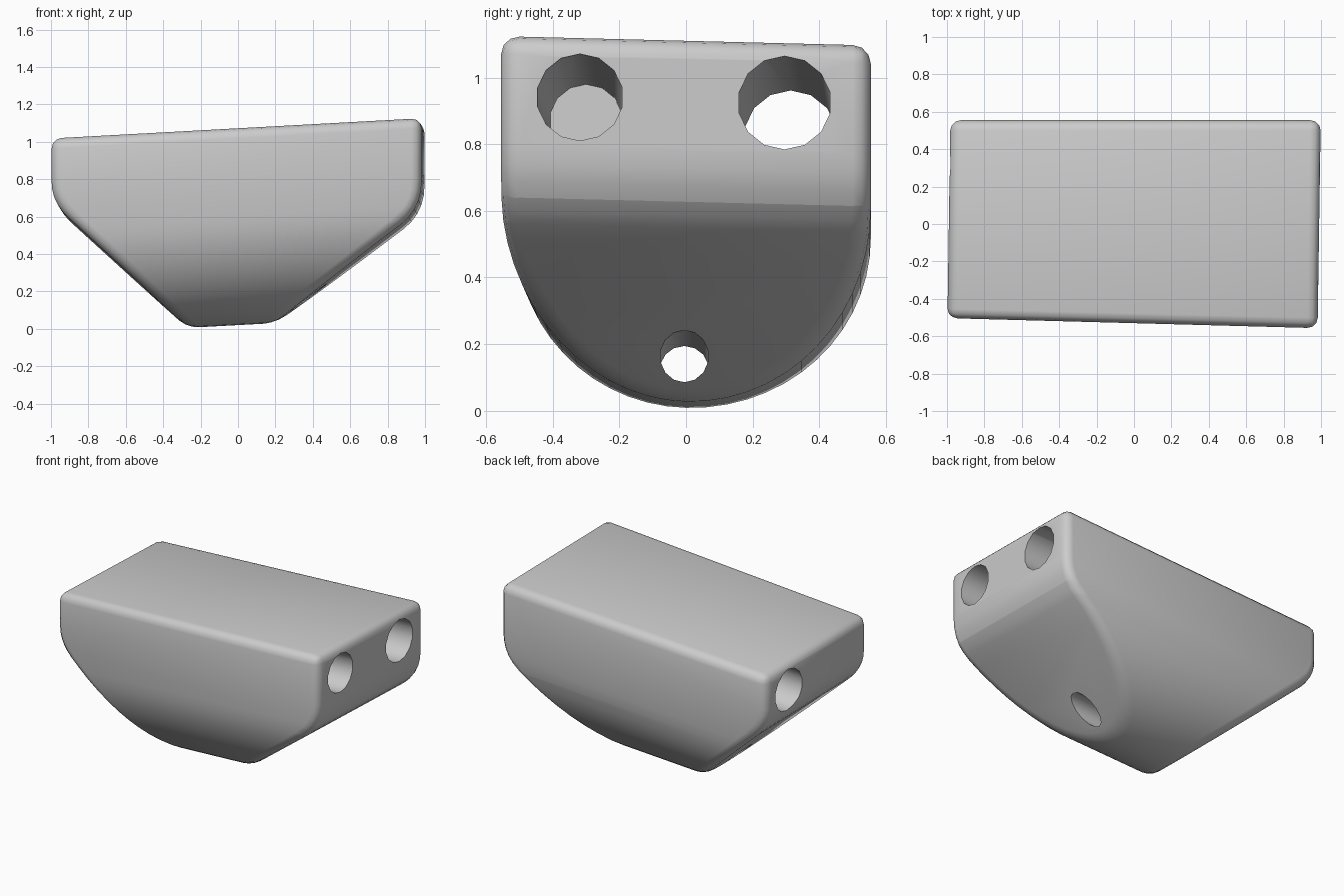
import bpy
import bmesh
import math
from mathutils import Vector

cube = bpy.data.objects.get("Cube")
if cube:
    bpy.data.objects.remove(cube, do_unlink=True)

grey = bpy.data.materials.new("plain grey")
grey.use_nodes = True
COLOUR = (0.6, 0.6, 0.6, 1)
grey.diffuse_color = COLOUR
grey.node_tree.nodes["Principled BSDF"].inputs["Base Color"].default_value = COLOUR


def add_object(name, bm):
    bmesh.ops.recalc_face_normals(bm, faces=bm.faces)
    mesh = bpy.data.meshes.new(name)
    bm.to_mesh(mesh)
    bm.free()
    mesh.materials.append(grey)
    obj = bpy.data.objects.new(name, mesh)
    bpy.context.collection.objects.link(obj)
    return obj


def prism(name, points, sweep):
    """Closed 3D outline pushed along a vector."""
    bm = bmesh.new()
    face = bm.faces.new([bm.verts.new(p) for p in points])
    new = bmesh.ops.extrude_face_region(bm, geom=[face])["geom"]
    bmesh.ops.translate(bm, vec=sweep, verts=[v for v in new if isinstance(v, bmesh.types.BMVert)])
    return add_object(name, bm)


def rounded(a, corner, b, steps=5):
    """Points along a curved corner."""
    a, corner, b = Vector(a), Vector(corner), Vector(b)
    ts = [i / steps for i in range(steps + 1)]
    return [a * (1 - t) ** 2 + corner * 2 * t * (1 - t) + b * t * t for t in ts]


def apply(obj, mod):
    bpy.ops.object.select_all(action="DESELECT")
    obj.select_set(True)
    bpy.context.view_layer.objects.active = obj
    bpy.ops.object.modifier_apply(modifier=mod.name)


def boolean(obj, cutter, operation):
    mod = obj.modifiers.new("cut", "BOOLEAN")
    mod.operation = operation
    mod.solver = "EXACT"
    mod.object = cutter
    apply(obj, mod)
    bpy.data.objects.remove(cutter, do_unlink=True)


def bore(start, end, r_start, r_end, sides=14):
    """Round cutter between two points."""
    start, end = Vector(start), Vector(end)
    axis = end - start
    bm = bmesh.new()
    bmesh.ops.create_cone(bm, cap_ends=True, segments=sides, radius1=r_start,
                          radius2=r_end, depth=axis.length)
    cutter = add_object("bore_cutter", bm)
    cutter.hide_render = True
    turn = axis.to_track_quat("Z", "Y").to_matrix().to_4x4()
    cutter.data.transform(turn)
    cutter.data.transform(turn.Translation((start + end) / 2))
    return cutter


# U-shaped bar: flat top, half-round underside
R, CENTRE, TOP = 0.555, 0.575, 1.06
arc = [math.pi * (1 + i / 28) for i in range(29)]
u_shape = [(-1.3, R * math.cos(a), CENTRE + R * math.sin(a)) for a in arc]
u_shape += [(-1.3, R, TOP), (-1.3, -R, TOP)]
body = prism("block_body", u_shape, (2.6, 0, 0))

# Side outline: upright ends that slope in towards the bottom
outline = [(-0.99, 1.3)]
outline += rounded((-0.99, 0.83), (-0.99, 0.72), (-0.90, 0.63))
outline += [(-0.084, -0.16), (-0.057, -0.16)]
outline += rounded((0.88, 0.50), (0.99, 0.58), (0.99, 0.73))
outline += [(0.99, 1.3)]
trim = prism("end_trim", [(x, -1, z) for x, z in outline], (0, 2, 0))
boolean(body, trim, "INTERSECT")

# Soft edges
bevel = body.modifiers.new("soft edges", "BEVEL")
bevel.width = 0.055
bevel.segments = 3
bevel.limit_method = "ANGLE"
bevel.angle_limit = math.radians(28)
bevel.use_clamp_overlap = False
apply(body, bevel)

# Slight lean and taper of the whole block
for v in body.data.vertices:
    x, y, z = v.co
    if y < 0:
        y *= (0.53 + 0.027 * x) / R
    v.co = (x + 0.015 * y, y, z + 0.054 * x - 0.025 * y)

# Upper through bore, upper blind bore, lower through bore
boolean(body, bore((1.1, 0.295, 0.93), (-1.1, 0.315, 0.815), 0.14, 0.14), "DIFFERENCE")
boolean(body, bore((1.1, -0.32, 0.947), (-0.3, -0.3, 0.87), 0.132, 0.11), "DIFFERENCE")
boolean(body, bore((0.7, -0.005, 0.18), (-0.8, -0.005, 0.105), 0.073, 0.073), "DIFFERENCE")

# Smooth shading with crisp bore rims
bpy.ops.object.select_all(action="DESELECT")
body.select_set(True)
bpy.context.view_layer.objects.active = body
bpy.ops.object.shade_smooth_by_angle(angle=math.radians(32))
